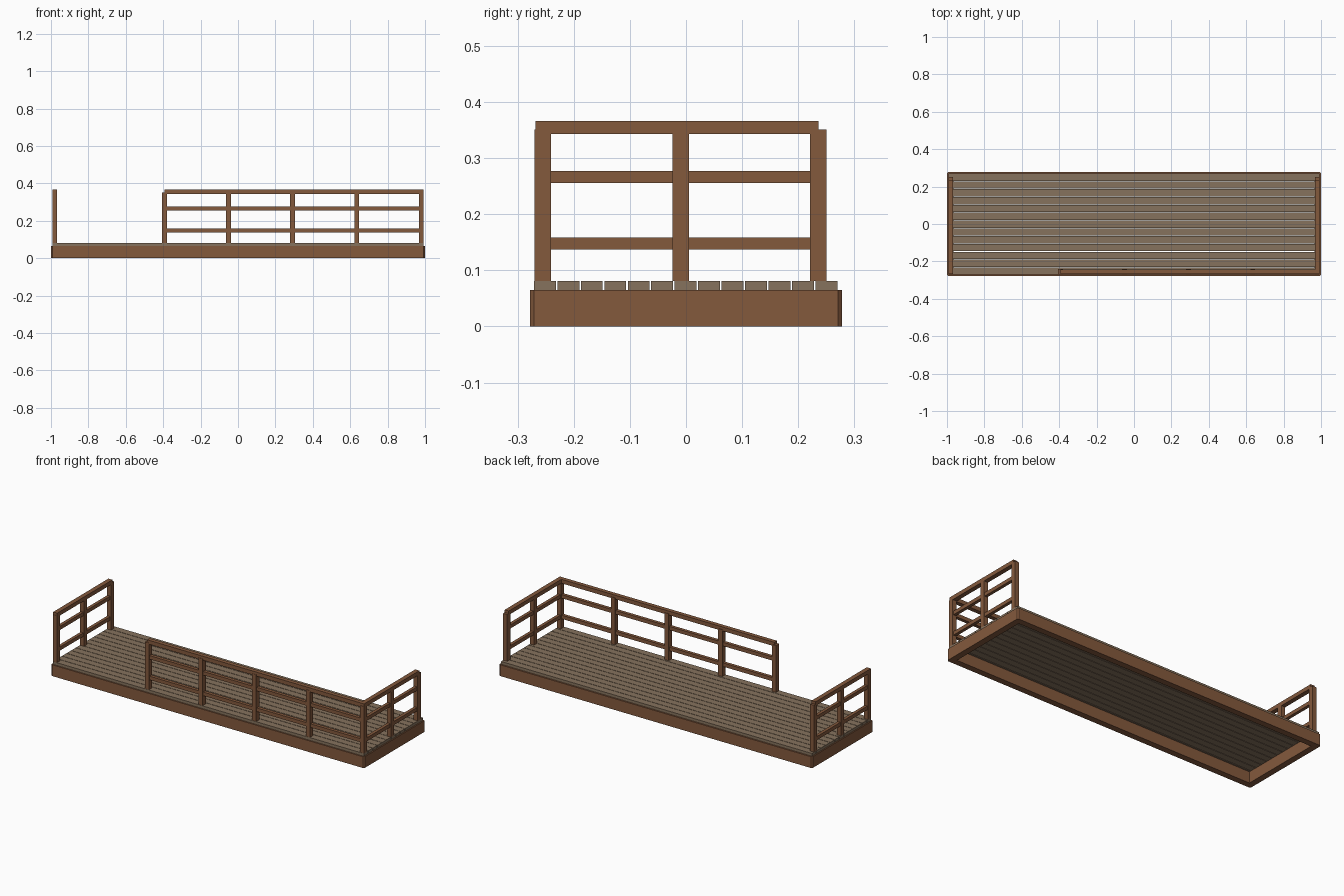
import bpy
import bmesh
from mathutils import Vector

if "Cube" in bpy.data.objects:
    bpy.data.objects.remove(bpy.data.objects["Cube"], do_unlink=True)


def material(name, colour):
    mat = bpy.data.materials.new(name)
    mat.use_nodes = True
    mat.diffuse_color = (*colour, 1)
    mat.node_tree.nodes["Principled BSDF"].inputs["Base Color"].default_value = (*colour, 1)
    return mat


brown = material("brown wood", (0.23, 0.10, 0.046))
grey = material("weathered wood", (0.24, 0.17, 0.11))


def finish(bm, name, mat):
    mesh = bpy.data.meshes.new(name)
    bmesh.ops.recalc_face_normals(bm, faces=bm.faces)
    bm.to_mesh(mesh)
    bm.free()
    mesh.materials.append(mat)
    obj = bpy.data.objects.new(name, mesh)
    bpy.context.collection.objects.link(obj)
    return obj


def box(name, xs, ys, zs, mat=brown):
    bm = bmesh.new()
    bmesh.ops.create_cube(bm, size=1)
    low, high = Vector((xs[0], ys[0], zs[0])), Vector((xs[1], ys[1], zs[1]))
    for v in bm.verts:
        v.co = (low + high) / 2 + v.co * (high - low)
    return finish(bm, name, mat)


# Base frame: an open ring with clipped outer corners
HALF_X, HALF_Y, FRAME_TOP, DECK_TOP = 1.0, 0.278, 0.065, 0.081
CLIP, WALL = 0.007, 0.036


def outline(hx, hy, clip):
    return [(hx, hy - clip), (hx - clip, hy), (clip - hx, hy), (-hx, hy - clip),
            (-hx, clip - hy), (clip - hx, -hy), (hx - clip, -hy), (hx, clip - hy)]


bm = bmesh.new()
loops = []
for inset, z in ((0, 0), (0, FRAME_TOP), (WALL, FRAME_TOP), (WALL, 0)):
    pts = outline(HALF_X - inset, HALF_Y - inset, CLIP if inset == 0 else CLIP / 10)
    loops.append([bm.verts.new((x, y, z)) for x, y in pts])
for a, b in zip(loops, loops[1:] + loops[:1]):
    for i in range(len(a)):
        j = (i + 1) % len(a)
        bm.faces.new((a[i], a[j], b[j], b[i]))
finish(bm, "base_frame", brown)

# Deck boards
COUNT, START, PITCH, WIDTH = 13, -0.271, 0.0418, 0.039
for i in range(COUNT):
    y = START + i * PITCH
    box(f"deck_board_{i + 1}", (-0.993, 0.993), (y, y + WIDTH), (FRAME_TOP, DECK_TOP), grey)

POST_TOP = 0.351
LOWER_RAIL, UPPER_RAIL, TOP_RAIL = (0.137, 0.158), (0.256, 0.277), (0.343, 0.366)

# End railings
for side, name in ((1, "left"), (-1, "right")):
    outer = sorted((side * 0.967, side * 0.993))
    inner = sorted((side * 0.971, side * 0.989))
    for i, y in enumerate((-0.27, -0.024, 0.221)):
        box(f"{name}_post_{i + 1}", outer, (y, y + 0.029), (DECK_TOP, POST_TOP))
    for part, zs in (("lower", LOWER_RAIL), ("upper", UPPER_RAIL)):
        box(f"{name}_{part}_rail", inner, (-0.25, 0.235), zs)
    box(f"{name}_top_rail", outer, (-0.268, 0.236), TOP_RAIL)

# Front railing, which stops short to leave an entrance
for i, x in enumerate((-0.393, -0.05, 0.292, 0.635)):
    box(f"front_post_{i + 1}", (x - 0.013, x + 0.013), (-0.27, -0.241), (DECK_TOP, POST_TOP))
for part, zs in (("lower", LOWER_RAIL), ("upper", UPPER_RAIL)):
    box(f"front_{part}_rail", (-0.393, 0.98), (-0.265, -0.246), zs)
box("front_top_rail", (-0.393, 0.99), (-0.268, -0.244), TOP_RAIL)
